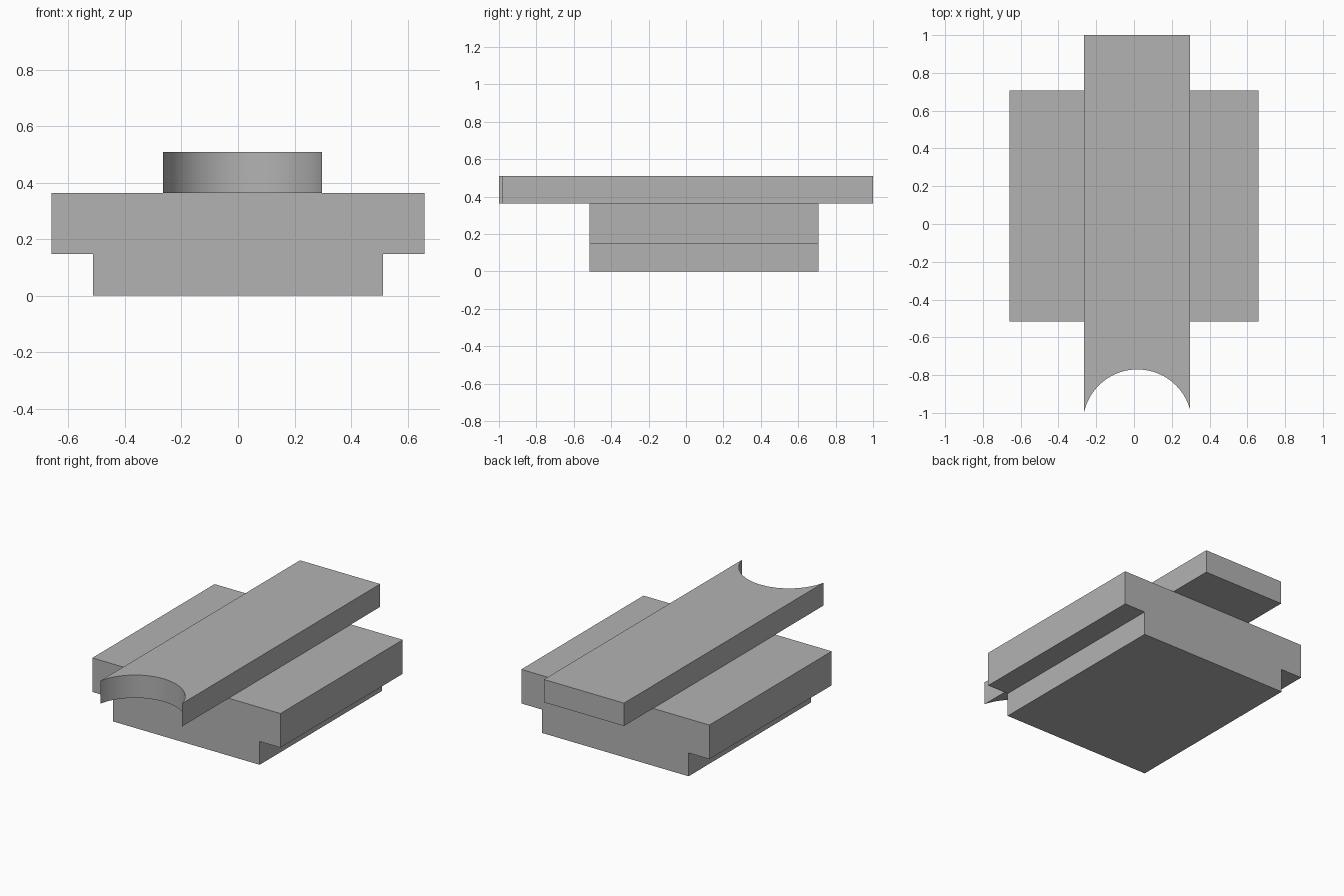
import bpy, bmesh, math

if "Cube" in bpy.data.objects:
    bpy.data.objects.remove(bpy.data.objects["Cube"], do_unlink=True)

grey = bpy.data.materials.new("plain_grey")
grey.use_nodes = True
colour = (0.45, 0.45, 0.45, 1)
grey.diffuse_color = colour
grey.node_tree.nodes["Principled BSDF"].inputs["Base Color"].default_value = colour


def extrude(name, points, offset):
    """Close a 3D outline into a face and extrude it into a solid."""
    bm = bmesh.new()
    face = bm.faces.new([bm.verts.new(p) for p in points])
    result = bmesh.ops.extrude_face_region(bm, geom=[face], use_keep_orig=True)
    verts = [v for v in result["geom"] if isinstance(v, bmesh.types.BMVert)]
    bmesh.ops.translate(bm, verts=verts, vec=offset)
    bmesh.ops.recalc_face_normals(bm, faces=bm.faces)
    mesh = bpy.data.meshes.new(name)
    bm.to_mesh(mesh)
    bm.free()
    mesh.materials.append(grey)
    obj = bpy.data.objects.new(name, mesh)
    bpy.context.collection.objects.link(obj)
    return obj


# Stepped base block: T-shaped section run from front to back
FRONT, BACK = -0.517, 0.708
STEP, DECK, TOP = 0.148, 0.364, 0.509
half = [(0.514, 0), (0.514, STEP), (0.66, STEP), (0.66, DECK)]
section = half + [(-x, z) for x, z in reversed(half)]
extrude("stepped_base", [(x, FRONT, z) for x, z in section], (0, BACK - FRONT, 0))

# Long top rail with a concave round notch at its front end
LEFT, RIGHT = 0.297, -0.265
cx, cy, radius = 0.018, -1.059, 0.289
start = math.acos((RIGHT - cx) / radius)
end = math.acos((LEFT - cx) / radius)
steps = 40
outline = [(LEFT, 1.0), (RIGHT, 1.0)]
for i in range(steps + 1):
    a = start + (end - start) * i / steps
    outline.append((cx + radius * math.cos(a), cy + radius * math.sin(a)))
rail = extrude("top_rail", [(x, y, DECK) for x, y in outline], (0, 0, TOP - DECK))

# Smooth the notch, keep all other edges sharp
bpy.ops.object.select_all(action="DESELECT")
rail.select_set(True)
bpy.context.view_layer.objects.active = rail
bpy.ops.object.shade_smooth_by_angle(angle=math.radians(30))
